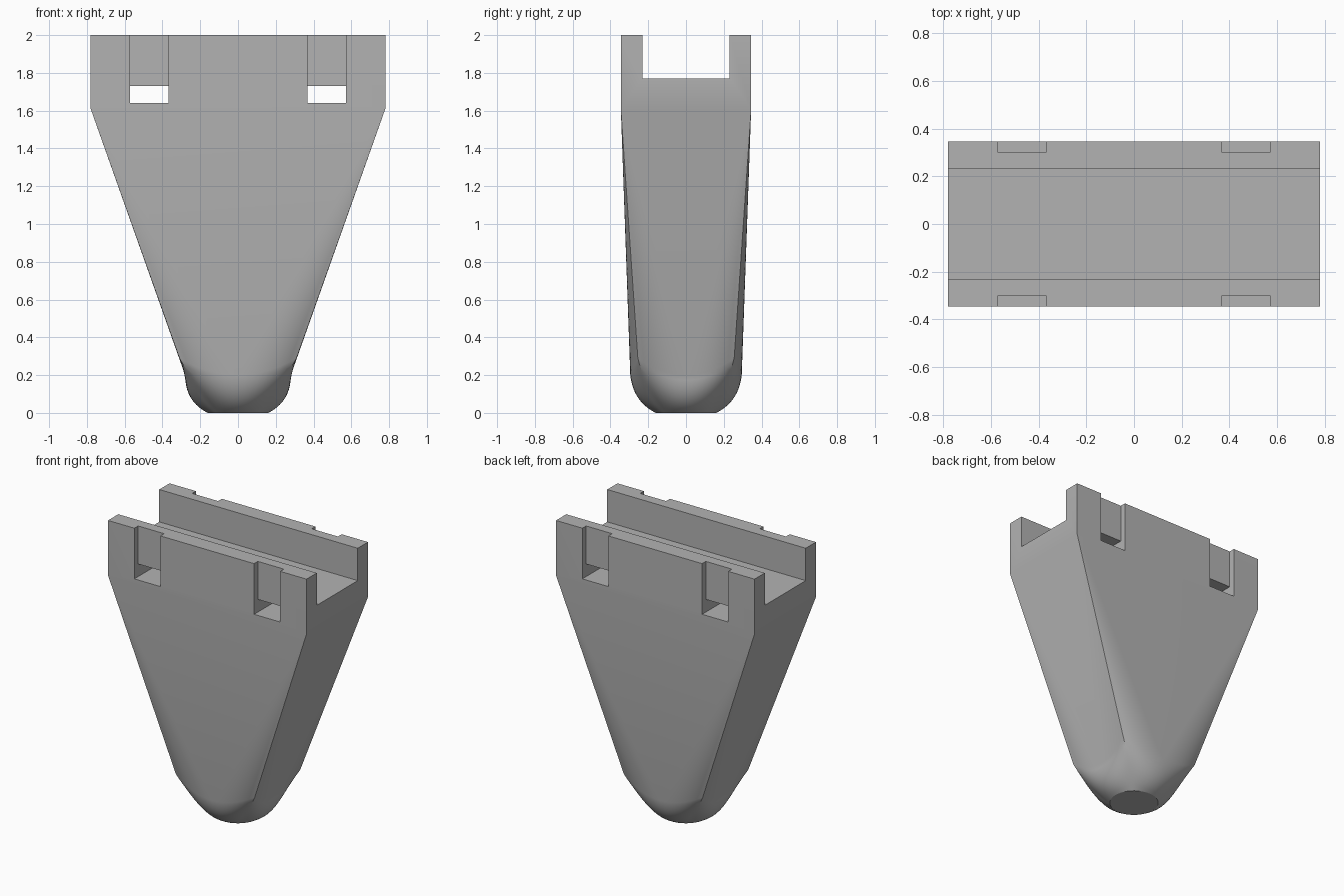
import bpy, bmesh, math

cube = bpy.data.objects.get("Cube")
if cube:
    bpy.data.objects.remove(cube, do_unlink=True)

grey = bpy.data.materials.new("plain grey")
grey.use_nodes = True
colour = (0.45, 0.45, 0.45, 1)
grey.diffuse_color = colour
grey.node_tree.nodes["Principled BSDF"].inputs["Base Color"].default_value = colour

W, D, SHOULDER, TOP = 0.78, 0.345, 1.61, 2.0   # half width, half depth, heights
STEPS = 8                                      # rim segments from mid-side to corner
RINGS = 10                                     # rings down the rounded nose


def add_object(name, bm):
    bmesh.ops.recalc_face_normals(bm, faces=bm.faces)
    mesh = bpy.data.meshes.new(name)
    bm.to_mesh(mesh)
    bm.free()
    obj = bpy.data.objects.new(name, mesh)
    bpy.context.collection.objects.link(obj)
    mesh.materials.append(grey)
    return obj


def extrude_profile(name, profile, x0, x1):
    """Solid made by sweeping a (y, z) outline along x."""
    bm = bmesh.new()
    face = bm.faces.new([bm.verts.new((x0, y, z)) for y, z in profile])
    swept = bmesh.ops.extrude_face_region(bm, geom=[face])["geom"]
    moved = [v for v in swept if isinstance(v, bmesh.types.BMVert)]
    bmesh.ops.translate(bm, verts=moved, vec=(x1 - x0, 0, 0))
    return add_object(name, bm)


def rim_point(side, t):
    """Wavy rim: low at mid-side, high at the four corners (t = -1 to 1)."""
    z = 0.2 + 0.09 * t * t
    bulge = 0.295 - 0.04 * t * t
    flare = 0.28 + 0.03 * t * t
    return [(flare, 0.255 * t, z), (-0.31 * t, bulge, z),
            (-flare, -0.255 * t, z), (0.31 * t, -bulge, z)][side]


def nose_point(side, t, s):
    """Curve from the rim (s = 0) down to the flat round tip (s = 1)."""
    x, y, z = rim_point(side, t)
    a = math.pi / 2 * side + math.pi / 4 * t
    mid_r, mid_z = 0.28 + 0.02 * t * t, 0.06 + 0.06 * t * t
    p, q, r = (1 - s) ** 2, 2 * s * (1 - s), s * s
    return (p * x + (q * mid_r + r * 0.16) * math.cos(a),
            p * y + (q * mid_r + r * 0.16) * math.sin(a),
            p * z + q * mid_z)


# Tapered body: block on top, fanned flanks, rounded nose
bm = bmesh.new()
corners = [(W, -D), (W, D), (-W, D), (-W, -D)]
upper = [bm.verts.new((x, y, TOP)) for x, y in corners]
lower = [bm.verts.new((x, y, SHOULDER)) for x, y in corners]
bm.faces.new(upper)
rings = []
for i in range(RINGS + 1):
    rings.append([bm.verts.new(nose_point(side, k / STEPS, i / RINGS))
                  for side in range(4) for k in range(-STEPS, STEPS)])
count = len(rings[0])
for side in range(4):
    after = (side + 1) % 4
    bm.faces.new((upper[side], lower[side], lower[after], upper[after]))
    start = side * 2 * STEPS
    rim = [rings[0][(start + k) % count] for k in range(2 * STEPS + 1)]
    bm.faces.new((lower[side], rim[STEPS], lower[after]))
    for k in range(2 * STEPS):
        near = lower[side] if k < STEPS else lower[after]
        bm.faces.new((near, rim[k], rim[k + 1]))
for a, b in zip(rings, rings[1:]):
    for k in range(count):
        n = (k + 1) % count
        bm.faces.new((a[k], b[k], b[n], a[n]))
bm.faces.new(rings[-1])
body = add_object("tapered_body", bm)

# Open channel along the top, and two strap slots that pass under it
channel = [(-0.23, 1.77), (0.23, 1.77), (0.23, 2.2), (-0.23, 2.2)]
strap = [(-0.5, 2.2), (-0.5, 1.64), (0.5, 1.64), (0.5, 2.2),
         (0.303, 2.2), (0.303, 1.73), (-0.303, 1.73), (-0.303, 2.2)]
cutters = [extrude_profile("channel_cutter", channel, -1, 1),
           extrude_profile("right_slot_cutter", strap, -0.573, -0.368),
           extrude_profile("left_slot_cutter", strap, 0.368, 0.573)]

bpy.ops.object.select_all(action='DESELECT')
bpy.context.view_layer.objects.active = body
body.select_set(True)
for cutter in cutters:
    cutter.hide_render = True
    mod = body.modifiers.new(cutter.name, 'BOOLEAN')
    mod.operation = 'DIFFERENCE'
    mod.solver = 'EXACT'
    mod.object = cutter
    bpy.ops.object.modifier_apply(modifier=mod.name)
for cutter in cutters:
    bpy.data.objects.remove(cutter, do_unlink=True)
bpy.ops.object.shade_smooth_by_angle(angle=math.radians(25))
